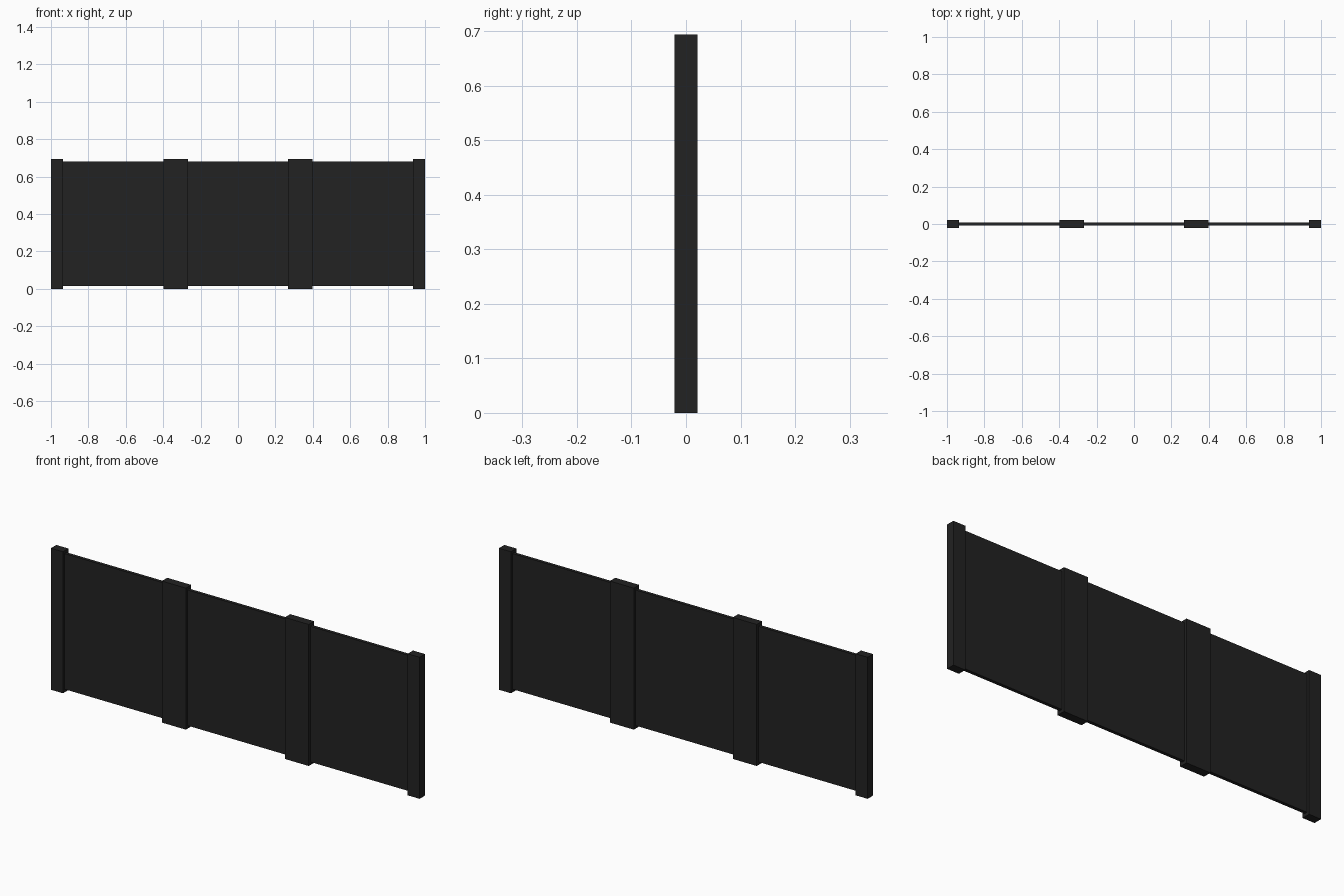
import bpy

if "Cube" in bpy.data.objects:
    bpy.data.objects.remove(bpy.data.objects["Cube"])

# One dark colour for the whole barrier
dark = bpy.data.materials.new("charcoal black")
dark.diffuse_color = (0.016, 0.016, 0.016, 1)
dark.use_nodes = True
dark.node_tree.nodes["Principled BSDF"].inputs["Base Color"].default_value = dark.diffuse_color


def box(name, x0, x1, half_depth, z0, z1):
    bpy.ops.mesh.primitive_cube_add(size=1, location=((x0 + x1) / 2, 0, (z0 + z1) / 2))
    ob = bpy.context.object
    ob.name = name
    ob.scale = (x1 - x0, 2 * half_depth, z1 - z0)
    bpy.ops.object.transform_apply(location=False, rotation=False, scale=True)
    ob.data.materials.append(dark)
    return ob


HEIGHT = 0.694
POST = 0.065       # width of an end post, half a joint post
SECTION = 2 / 3    # width of one fence section

# Posts: narrow at the ends, double width at the section joints
for i in range(4):
    x = -1 + i * SECTION
    box(f"post_{i + 1}", max(x - POST, -1), min(x + POST, 1), 0.0208, 0, HEIGHT)

# Thin panels spanning between the posts
for i in range(3):
    x = -1 + i * SECTION
    box(f"panel_{i + 1}", x + POST, x + SECTION - POST, 0.008, 0.015, HEIGHT - 0.014)
